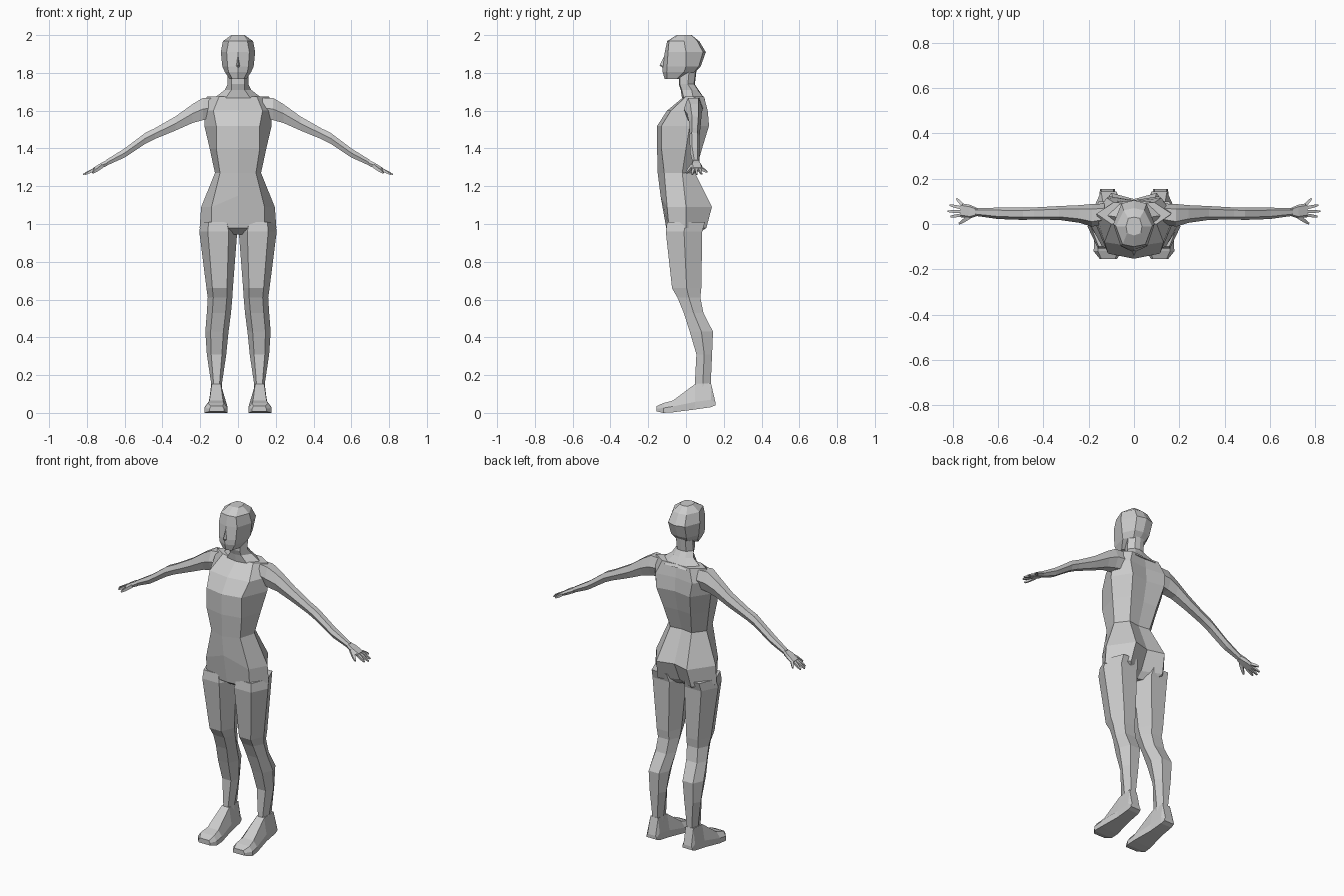
import bpy, bmesh
from mathutils import Vector


def loft(name, rings, mirror=False):
    """Skin a list of equal-length point rings with flat quads and cap both ends."""
    bm = bmesh.new()
    vs = [[bm.verts.new(p) for p in r] for r in rings]
    n = len(rings[0])
    for a, b in zip(vs, vs[1:]):
        for i in range(n):
            j = (i + 1) % n
            bm.faces.new((a[i], a[j], b[j], b[i]))
    bm.faces.new(vs[0])
    bm.faces.new(vs[-1])
    bmesh.ops.recalc_face_normals(bm, faces=bm.faces)
    me = bpy.data.meshes.new(name)
    bm.to_mesh(me)
    bm.free()
    ob = bpy.data.objects.new(name, me)
    bpy.context.collection.objects.link(ob)
    if mirror:
        ob.modifiers.new("Mirror", 'MIRROR').use_bisect_axis[0] = False
    return ob


def body_ring(z, w, sy, fx, fy, f, bx, by, b, dz=0):
    """Symmetric eight-sided section: front, front corner, side, back corner, back."""
    return [(0, f, z + dz), (fx, fy, z), (w, sy, z), (bx, by, z), (0, b, z),
            (-bx, by, z), (-w, sy, z), (-fx, fy, z)]


def hexagon(a0, a1, b0, b1, flat=0.55):
    """Six-sided section in (a, b): flat at both b ends, pointed at both a ends."""
    c, h, m = (a0 + a1) / 2, (a1 - a0) / 2 * flat, (b0 + b1) / 2
    return [(c - h, b0), (c + h, b0), (a1, m), (c + h, b1), (c - h, b1), (a0, m)]


# Torso
loft("torso", [body_ring(*r) for r in [
    (1.675, .165, .045, .10, .00, -.01, .09, .095, .09),
    (1.60, .178, .04, .13, -.08, -.10, .12, .115, .10),
    (1.52, .178, .02, .115, -.13, -.153, .11, .122, .105),
    (1.40, .15, 0, .115, -.13, -.153, .09, .085, .08),
    (1.27, .122, -.02, .095, -.115, -.15, .07, .048, .038),
    (1.09, .195, 0, .14, -.10, -.135, .10, .137, .11, .06),
    (.98, .203, 0, .14, -.09, -.105, .11, .108, .06),
    (.945, .13, 0, .10, -.05, -.05, .08, .06, .03)]])

# Neck sloping into the shoulders
loft("neck", [body_ring(*r) for r in [
    (1.85, .055, .02, .035, -.03, -.035, .03, .055, .06),
    (1.74, .055, .01, .035, -.033, -.038, .03, .042, .047),
    (1.71, .07, .03, .035, -.022, -.028, .04, .062, .067),
    (1.66, .135, .04, .07, -.01, -.02, .07, .10, .10)]])

# Head
loft("head", [body_ring(*r) for r in [
    (2.00, .035, -.01, .03, -.04, -.05, .025, .025, .03),
    (1.968, .08, -.01, .05, -.09, -.10, .045, .06, .07),
    (1.91, .091, 0, .06, -.095, -.112, .055, .09, .105),
    (1.835, .083, 0, .055, -.10, -.125, .05, .068, .078),
    (1.805, .07, -.01, .05, -.102, -.124, .04, .045, .05),
    (1.768, .045, -.05, .03, -.10, -.113, .02, -.03, -.03)]])

# Nose
loft("nose", [[(0, -.118, 1.885), (.002, -.116, 1.885), (-.002, -.116, 1.885)],
              [(0, -.14, 1.84), (.014, -.112, 1.835), (-.014, -.112, 1.835)],
              [(0, -.122, 1.825), (.01, -.112, 1.825), (-.01, -.112, 1.825)]])

# Legs: z, inner x, outer x, front y, back y
leg = [(1.01, .02, .195, -.10, .10), (.96, .004, .205, -.107, .086),
       (.66, .027, .167, -.074, .081), (.61, .03, .16, -.045, .076),
       (.53, .037, .165, -.012, .092), (.43, .05, .173, .02, .143),
       (.31, .062, .165, .055, .138), (.155, .085, .142, .047, .131),
       (.10, .085, .142, .04, .135)]
loft("leg", [[(x, y, z) for x, y in hexagon(x0, x1, y0, y1)]
             for z, x0, x1, y0, y1 in leg], True)

# Feet: y, inner x, outer x, bottom z, top z, top width factor
foot = [(.155, .085, .15, .04, .06, .8), (.132, .08, .152, .03, .158, .7),
        (.047, .075, .155, .018, .152, .6), (-.07, .056, .175, .003, .065, .6),
        (-.12, .056, .178, 0, .052, .7), (-.155, .075, .15, .008, .036, .8)]
rings = []
for y, x0, x1, z0, z1, t in foot:
    c, h, m = (x0 + x1) / 2, (x1 - x0) / 2, z0 + min(.04, (z1 - z0) * .5)
    rings.append([(c - h, y, z0), (c + h, y, z0), (c + h, y, m),
                  (c + h * t, y, z1), (c - h * t, y, z1), (c - h, y, m)])
loft("foot", rings, True)

# Arms: x, front y, back y, bottom z, top z
arm = [(.13, .0, .09, 1.56, 1.668), (.185, -.012, .088, 1.55, 1.668),
       (.24, .005, .083, 1.535, 1.635), (.33, .018, .079, 1.495, 1.57),
       (.44, .02, .073, 1.45, 1.507), (.49, .018, .072, 1.425, 1.483),
       (.60, .022, .072, 1.352, 1.40), (.70, .036, .07, 1.307, 1.338)]
loft("arm", [[(x, y, z) for y, z in hexagon(y0, y1, z0, z1)]
             for x, y0, y1, z0, z1 in arm], True)

# Palms
palm = [(.69, .036, .07, 1.31, 1.34), (.725, .024, .085, 1.294, 1.323),
        (.765, .03, .092, 1.277, 1.298)]
loft("palm", [[(x, y, z) for y, z in hexagon(y0, y1, z0, z1, .7)]
              for x, y0, y1, z0, z1 in palm], True)


# Fingers and thumb
def finger(name, start, end, r=.0075):
    a, b = Vector(start), Vector(end)
    side = (b - a).cross(Vector((0, 0, 1))).normalized()
    up = side.cross(b - a).normalized()
    rings = []
    for t, s in ((0, 1), (.6, .85), (1, .45)):
        p = a.lerp(b, t)
        rings.append([p + side * r * s * i + up * r * s * j
                      for i, j in ((1, 1), (-1, 1), (-1, -1), (1, -1))])
    loft(name, rings, True)


for i, (y0, end) in enumerate([(.040, (.808, .033, 1.263)), (.055, (.82, .056, 1.262)),
                               (.070, (.812, .083, 1.264)), (.083, (.782, .112, 1.275))]):
    finger(f"finger_{i + 1}", (.755, y0, 1.292), end)
finger("thumb", (.72, .035, 1.308), (.77, .002, 1.27), .009)
